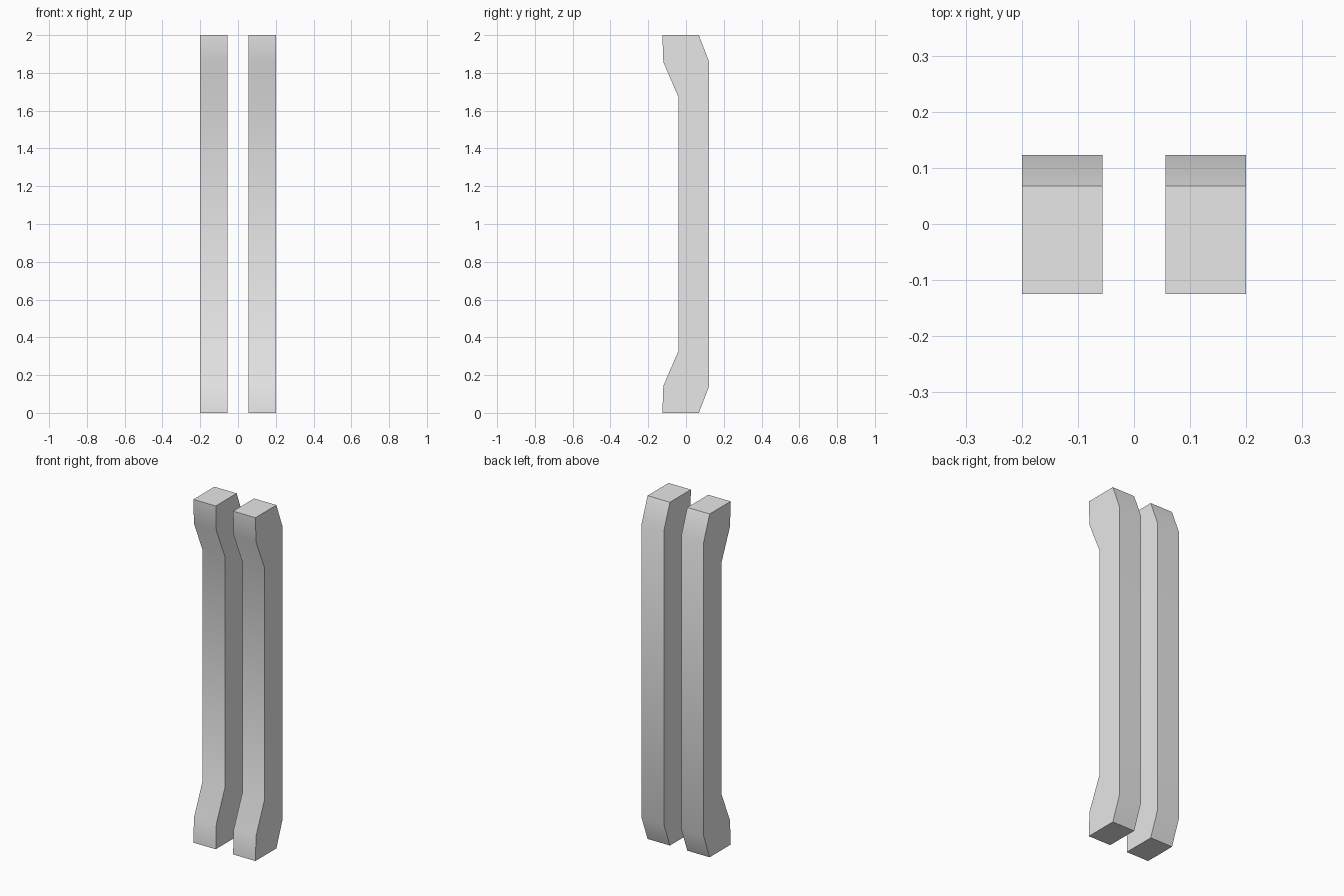
import bpy
import bmesh
import math

if "Cube" in bpy.data.objects:
    bpy.data.objects.remove(bpy.data.objects["Cube"], do_unlink=True)

grey = bpy.data.materials.new("light_grey")
grey.use_nodes = True
grey.diffuse_color = (0.8, 0.8, 0.8, 1)
grey.node_tree.nodes["Principled BSDF"].inputs["Base Color"].default_value = (0.8, 0.8, 0.8, 1)

# Lower half of the side outline (y, z), mirrored about mid height
lower = [(0.123, 0.143), (0.068, 0), (-0.125, 0), (-0.12, 0.143), (-0.04, 0.328)]
outline = lower + [(y, 2 - z) for y, z in reversed(lower)]
INNER, OUTER = 0.056, 0.2


def make_bar(name, x_start, x_end):
    """Extrude the side outline across the width of one bar."""
    bm = bmesh.new()
    side = bm.faces.new([bm.verts.new((x_start, y, z)) for y, z in outline])
    result = bmesh.ops.extrude_face_region(bm, geom=[side])
    moved = [v for v in result["geom"] if isinstance(v, bmesh.types.BMVert)]
    bmesh.ops.translate(bm, vec=(x_end - x_start, 0, 0), verts=moved)
    bmesh.ops.recalc_face_normals(bm, faces=bm.faces[:])
    mesh = bpy.data.meshes.new(name)
    bm.to_mesh(mesh)
    bm.free()
    mesh.materials.append(grey)
    bar = bpy.data.objects.new(name, mesh)
    bpy.context.collection.objects.link(bar)
    # Soft bends along the length, crisp side edges
    bpy.ops.object.select_all(action="DESELECT")
    bar.select_set(True)
    bpy.context.view_layer.objects.active = bar
    bpy.ops.object.shade_smooth_by_angle(angle=math.radians(30))


make_bar("left_bar", INNER, OUTER)
make_bar("right_bar", -OUTER, -INNER)
